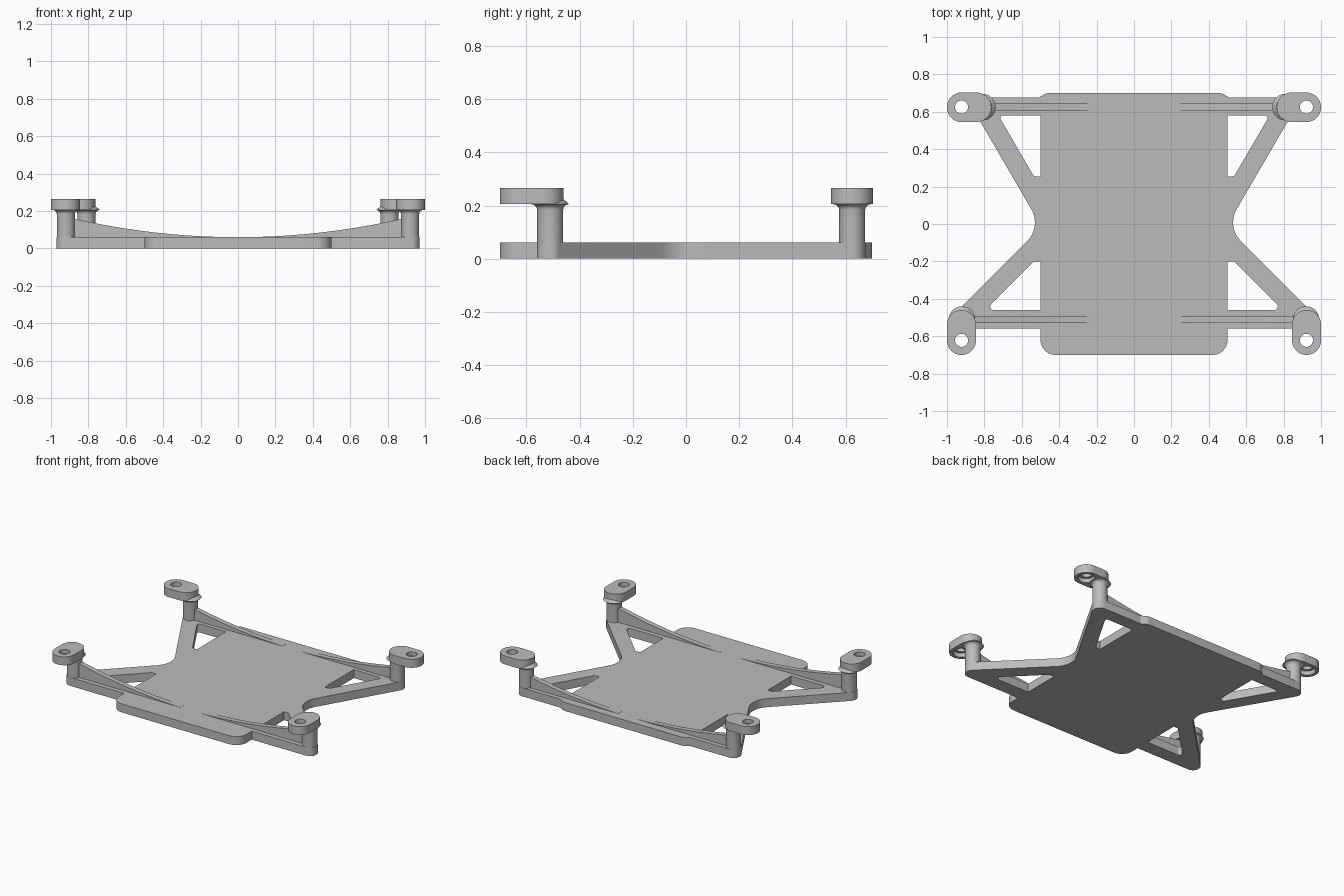
import bpy, bmesh
from math import cos, sin, pi, radians, tan
from mathutils import Vector, Matrix

cube = bpy.data.objects.get("Cube")
if cube:
    bpy.data.objects.remove(cube)

grey = bpy.data.materials.new("light_grey")
grey.use_nodes = True
colour = (0.5, 0.5, 0.5, 1)
grey.diffuse_color = colour
grey.node_tree.nodes["Principled BSDF"].inputs["Base Color"].default_value = colour

PLATE, TAB_LOW, TAB_TOP = 0.06, 0.205, 0.265


def rounded(corners, steps=8):
    """Polygon outline with each (x, y, radius) corner filleted."""
    out = []
    for i, (x, y, r) in enumerate(corners):
        p = Vector((x, y))
        if r == 0:
            out.append(p)
            continue
        a = (Vector(corners[i - 1][:2]) - p).normalized()
        b = (Vector(corners[(i + 1) % len(corners)][:2]) - p).normalized()
        half = a.angle(b) / 2
        centre = p + (a + b).normalized() * r / sin(half)
        start = p + a * r / tan(half) - centre
        end = p + b * r / tan(half) - centre
        sweep = start.angle_signed(end)
        for k in range(steps + 1):
            t = -sweep * k / steps
            out.append(centre + Matrix.Rotation(t, 2) @ start)
    return out


def circle(x, y, r, n=32):
    return [Vector((x + r * cos(2 * pi * k / n), y + r * sin(2 * pi * k / n))) for k in range(n)]


def activate(ob):
    bpy.ops.object.select_all(action="DESELECT")
    ob.select_set(True)
    bpy.context.view_layer.objects.active = ob


def finish(ob, mirror=True):
    ob.data.materials.clear()
    ob.data.materials.append(grey)
    activate(ob)
    if mirror:
        ob.modifiers.new("Mirror", "MIRROR").use_clip = False
        bpy.ops.object.modifier_apply(modifier="Mirror")
    bpy.ops.object.shade_smooth_by_angle(angle=radians(30))


def prism(name, loops, low, high, turn=Matrix()):
    """Extrude closed outlines (inner ones become holes) from low to high."""
    cu = bpy.data.curves.new(name, "CURVE")
    cu.dimensions, cu.fill_mode, cu.extrude = "2D", "BOTH", (high - low) / 2
    for loop in loops:
        sp = cu.splines.new("POLY")
        sp.points.add(len(loop) - 1)
        for pt, v in zip(sp.points, loop):
            pt.co = (v.x, v.y, 0, 1)
        sp.use_cyclic_u = True
    ob = bpy.data.objects.new(name, cu)
    bpy.context.collection.objects.link(ob)
    activate(ob)
    bpy.ops.object.convert(target="MESH")
    ob = bpy.context.object
    ob.name = name
    bm = bmesh.new()
    bm.from_mesh(ob.data)
    bmesh.ops.remove_doubles(bm, verts=bm.verts, dist=0.0001)
    bm.transform(turn @ Matrix.Translation((0, 0, (low + high) / 2)))
    bmesh.ops.recalc_face_normals(bm, faces=bm.faces)
    bm.to_mesh(ob.data)
    bm.free()
    return ob


def flip(loop):
    return [Vector((-v.x, v.y)) for v in reversed(loop)]


# Base plate with four arms and triangular windows
half = [(0, -0.7, 0), (0.5, -0.7, 0.08), (0.5, -0.56, 0), (0.97, -0.56, 0.045),
        (0.97, -0.49, 0.04), (0.4945, -0.0145, 0.14), (0.896, 0.675, 0.05),
        (0.51, 0.675, 0), (0.47, 0.7, 0.05), (0, 0.7, 0)]
side = rounded(half)
outline = side + flip(side)[1:-1]
front_window = rounded([(0.5, -0.46, 0), (0.765, -0.46, 0.02), (0.77, -0.435, 0.015),
                        (0.535, -0.2, 0.02), (0.5, -0.2, 0)])
back_window = rounded([(0.5, 0.58, 0), (0.5, 0.255, 0), (0.535, 0.255, 0.02),
                       (0.717, 0.567, 0.01), (0.705, 0.58, 0.01)])
windows = [front_window, back_window]
finish(prism("base_plate", [outline] + windows + [flip(w) for w in windows], 0, PLATE), False)


# Curved stiffening ribs rising to the posts
def rib(name, y, reach):
    xs = [0.08 + (reach - 0.08) * k / 24 for k in range(25)]
    loop = [Vector((x, PLATE + 0.128 * x * x)) for x in xs]
    loop += [Vector((reach, 0.02)), Vector((xs[0], 0.02))]
    turn = Matrix.Translation((0, y, 0)) @ Matrix.Rotation(pi / 2, 4, "X")
    finish(prism(name, [loop], -0.018, 0.018, turn))


# Round posts with a small flare beneath the tab
def post(name, x, y):
    r, flare = 0.049, 0.022
    profile = [(r, 0.001)]
    for k in range(7):
        a = pi / 2 * k / 6
        profile.append((r + flare * (1 - cos(a)), TAB_LOW - flare * (1 - sin(a))))
    profile.append((r, TAB_LOW + 0.02))
    n = 32
    bm = bmesh.new()
    rings = [[bm.verts.new((v.x, v.y, z)) for v in circle(x, y, rad, n)] for rad, z in profile]
    for low, high in zip(rings, rings[1:]):
        for k in range(n):
            j = (k + 1) % n
            bm.faces.new((low[k], low[j], high[j], high[k]))
    bm.faces.new(rings[0][::-1])
    bm.faces.new(rings[-1])
    me = bpy.data.meshes.new(name)
    bm.to_mesh(me)
    bm.free()
    ob = bpy.data.objects.new(name, me)
    bpy.context.collection.objects.link(ob)
    finish(ob)


# Mounting tabs: capsule plates with a screw hole recessed from below
def tab(name, x0, x1, y0, y1, hole):
    r = min(x1 - x0, y1 - y0) / 2 - 0.0005
    loop = rounded([(x0, y0, r), (x1, y0, r), (x1, y1, r), (x0, y1, r)], 14)
    ob = prism(name, [loop, circle(*hole, 0.035)], TAB_LOW, TAB_TOP)
    cutter = prism("recess_cutter", [circle(*hole, 0.055)], TAB_LOW - 0.03, TAB_LOW + 0.03)
    cutter.hide_render = True
    mod = ob.modifiers.new("Recess", "BOOLEAN")
    mod.operation, mod.solver, mod.object = "DIFFERENCE", "EXACT", cutter
    activate(ob)
    bpy.ops.object.modifier_apply(modifier="Recess")
    bpy.data.objects.remove(cutter)
    finish(ob)


rib("front_ribs", -0.51, 0.9)
rib("back_ribs", 0.626, 0.8)
post("front_posts", 0.92, -0.511)
post("back_posts", 0.81, 0.625)
tab("front_tabs", 0.845, 1, -0.7, -0.46, (0.922, -0.622))
tab("back_tabs", 0.763, 1, 0.545, 0.703, (0.922, 0.625))
